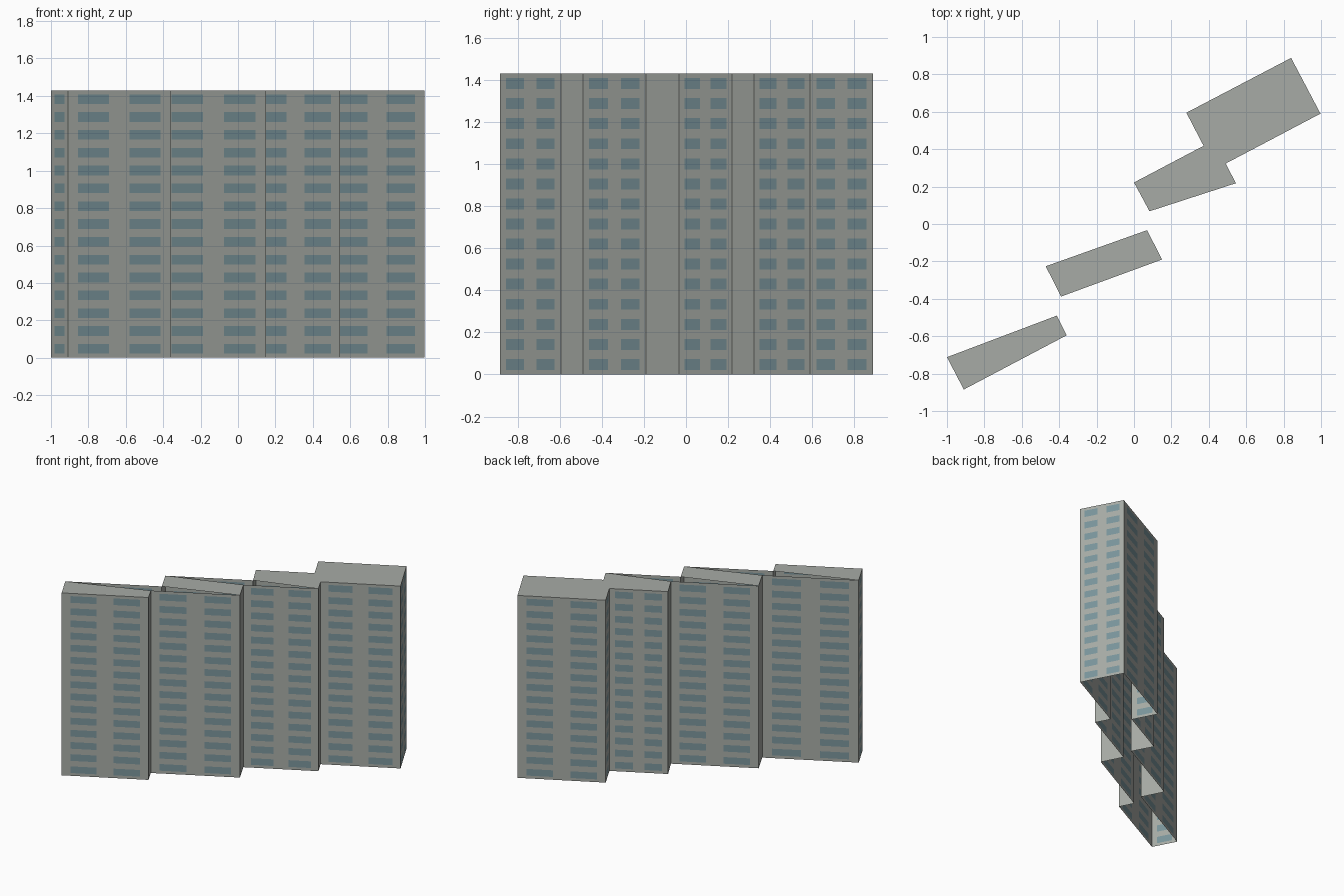
import bpy
from mathutils import Vector

if "Cube" in bpy.data.objects:
    bpy.data.objects.remove(bpy.data.objects["Cube"])

H, FLOORS, WIN_H = 1.43, 15, 0.052

def material(name, col):
    m = bpy.data.materials.new(name)
    m.diffuse_color = (*col, 1)
    m.use_nodes = True
    m.node_tree.nodes["Principled BSDF"].inputs["Base Color"].default_value = m.diffuse_color
    return m

concrete = material("grey concrete", (0.39, 0.41, 0.38))
glass = material("blue grey glass", (0.195, 0.30, 0.33))

# Stepped footprint, counter-clockwise from the front left corner
P = [(-0.91, -0.885), (-0.36, -0.595), (-0.413, -0.49), (0.15, -0.19),
     (0.07, -0.033), (0.545, 0.218), (0.49, 0.323), (0.997, 0.59),
     (0.84, 0.888), (0.28, 0.595), (0.372, 0.418), (0.0, 0.222),
     (0.083, 0.068), (-0.472, -0.226), (-0.39, -0.388), (-1.0, -0.712)]

def make(name, verts, faces, mats, idx=None):
    me = bpy.data.meshes.new(name)
    me.from_pydata(verts, [], faces)
    for m in mats:
        me.materials.append(m)
    if idx:
        me.polygons.foreach_set("material_index", idx)
    ob = bpy.data.objects.new(name, me)
    bpy.context.collection.objects.link(ob)

# Levels where the walls are cut for window rows
step = H / FLOORS
zs = [0.0]
for f in range(FLOORS):
    c = (f + 0.5) * step
    zs += [c - WIN_H / 2, c + WIN_H / 2]
zs.append(H)

# Walls: window faces are the odd cells of each grid
def wall(name, a, b):
    a, b = Vector(a), Vector(b)
    length = (b - a).length
    cols = 2 if length > 0.3 else 1 if length > 0.19 else 0
    us = [0.0]
    for c in range(cols):
        us += [(c + 0.2) / cols, (c + 0.8) / cols]
    us.append(1.0)
    levels = zs if cols else [0.0, H]
    n = len(us)
    verts = [(*a.lerp(b, u), z) for z in levels for u in us]
    faces, idx = [], []
    for j in range(len(levels) - 1):
        for i in range(n - 1):
            k = j * n + i
            faces.append((k, k + 1, k + n + 1, k + n))
            idx.append(1 if i % 2 and j % 2 else 0)
    make(name, verts, faces, [concrete, glass], idx)

for i in range(len(P)):
    wall(f"wall_{i + 1}", P[i], P[(i + 1) % len(P)])

# Roof pieces, with open wedges between them; the underside is open
roofs = {"roof_front_block": (0, 1, 2, 15),
         "roof_middle_block": (14, 3, 4, 13),
         "roof_rear_blocks": (12, 5, 6, 7, 8, 9, 10, 11)}
for name, ids in roofs.items():
    make(name, [(*P[i], H) for i in ids], [tuple(range(len(ids)))], [concrete])
